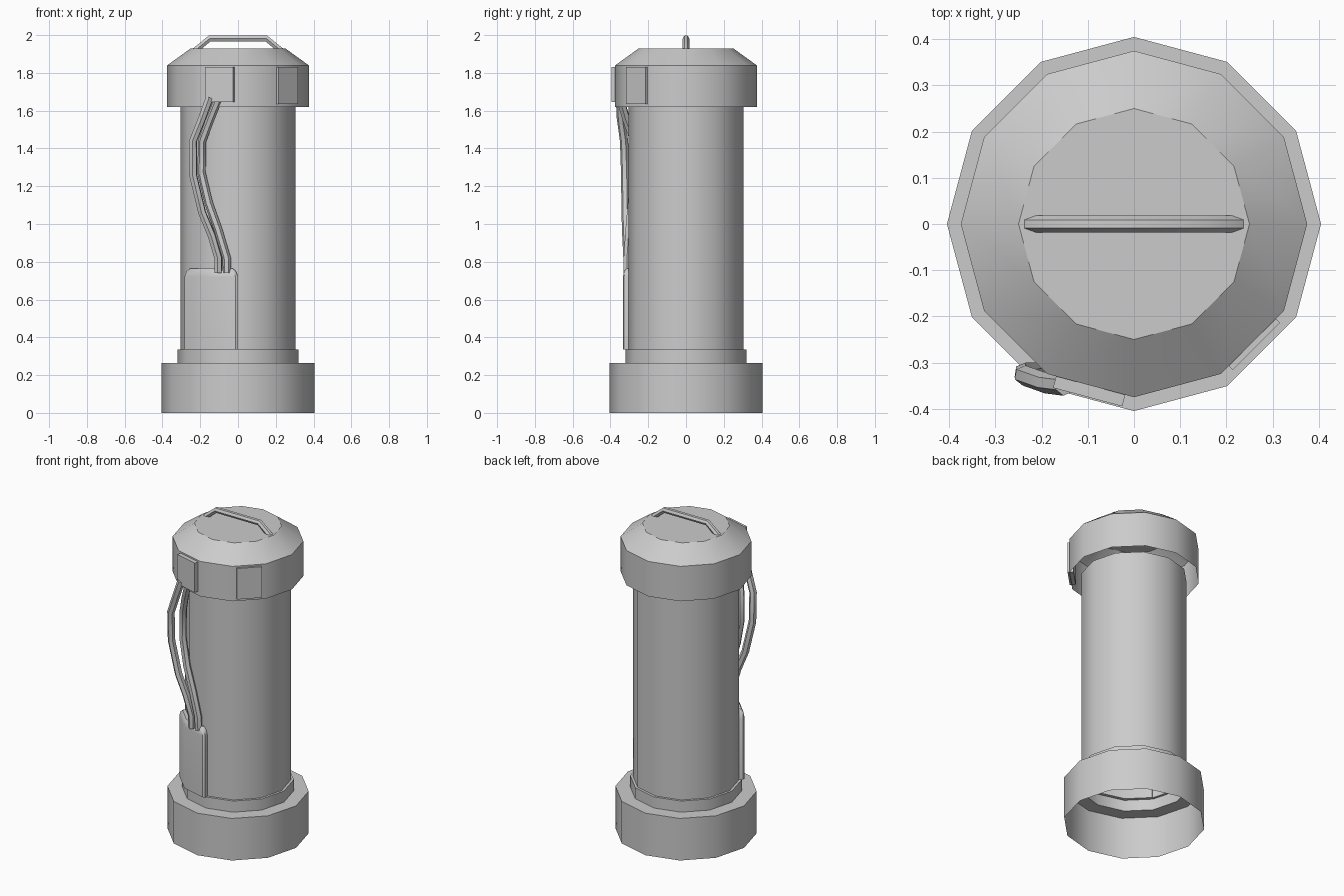
import bpy, math
from mathutils import Vector, Matrix

if "Cube" in bpy.data.objects:
    bpy.data.objects.remove(bpy.data.objects["Cube"])

SIDES = 12


def smooth(obj, angle=35):
    bpy.ops.object.select_all(action='DESELECT')
    obj.select_set(True)
    bpy.context.view_layer.objects.active = obj
    bpy.ops.object.shade_smooth_by_angle(angle=math.radians(angle))


def add_mesh(name, verts, faces, angle=35):
    mesh = bpy.data.meshes.new(name)
    mesh.from_pydata(verts, [], faces)
    mesh.update()
    obj = bpy.data.objects.new(name, mesh)
    bpy.context.collection.objects.link(obj)
    smooth(obj, angle)
    return obj


def lathe(name, profile, close_top=False):
    """Revolve (radius, z) points, listed from bottom to top."""
    verts = [(r * math.cos(math.tau * i / SIDES), r * math.sin(math.tau * i / SIDES), z)
             for r, z in profile for i in range(SIDES)]
    faces = []
    for k in range(len(profile) - 1):
        for i in range(SIDES):
            j = (i + 1) % SIDES
            a, b = k * SIDES, (k + 1) * SIDES
            faces.append((a + i, a + j, b + j, b + i))
    if close_top:
        top = (len(profile) - 1) * SIDES
        faces.append(tuple(range(top, top + SIDES)))
    return add_mesh(name, verts, faces)


def tube(name, points, radius):
    curve = bpy.data.curves.new(name, 'CURVE')
    curve.dimensions = '3D'
    curve.bevel_depth = radius
    curve.bevel_resolution = 1
    curve.use_fill_caps = True
    spline = curve.splines.new('POLY')
    spline.points.add(len(points) - 1)
    for p, co in zip(spline.points, points):
        p.co = (*co, 1)
    obj = bpy.data.objects.new(name, curve)
    bpy.context.collection.objects.link(obj)
    bpy.ops.object.select_all(action='DESELECT')
    obj.select_set(True)
    bpy.context.view_layer.objects.active = obj
    bpy.ops.object.convert(target='MESH')
    smooth(bpy.context.view_layer.objects.active, 40)


def clip(name, degrees, width, z0, z1, r0, r1):
    """Flat plate lying on one facet of the cap."""
    verts = [(r, w, z) for r in (r0, r1) for w in (-width / 2, width / 2) for z in (z0, z1)]
    rot = Matrix.Rotation(math.radians(degrees), 3, 'Z')
    faces = [(0, 1, 3, 2), (4, 6, 7, 5), (0, 4, 5, 1), (2, 3, 7, 6), (0, 2, 6, 4), (1, 5, 7, 3)]
    add_mesh(name, [rot @ Vector(v) for v in verts], faces, 10)


# Main canister: hollow foot and collar, body tube, hollow cap
lathe("foot", [(0.405, 0), (0.405, 0.265), (0.32, 0.265), (0.32, 0.335), (0.305, 0.335)])
lathe("body", [(0.305, 0.335), (0.305, 1.62)])
lathe("cap", [(0.375, 1.62), (0.375, 1.84), (0.25, 1.93)], close_top=True)

# Carry handle on the cap
tube("handle", [(-0.235, 0, 1.912), (-0.15, 0, 1.982), (0.15, 0, 1.982), (0.235, 0, 1.912)], 0.018)

# Plates on the cap facets
clip("cable_plate", 255, 0.155, 1.645, 1.83, 0.34, 0.388)
clip("side_plate", 315, 0.145, 1.635, 1.83, 0.34, 0.375)


# Pouch wrapped around two facets of the body
def on_facets(u, r, z):
    def corner(a):
        return Vector((r * math.cos(math.radians(a)), r * math.sin(math.radians(a)), z))
    return corner(240).lerp(corner(270 if u > 0 else 210), abs(u))


# each row: z, half width, inner radius, outer radius
rows = [(0.335, 1.0, 0.30, 0.338), (0.72, 1.0, 0.30, 0.338), (0.75, 0.93, 0.30, 0.334),
        (0.765, 0.82, 0.30, 0.325)]
verts, faces = [], []
for z, w, ri, ro in rows:
    loop = [(-w, ri), (-w, ro - 0.01), (-w * 0.92, ro), (0, ro), (w * 0.92, ro),
            (w, ro - 0.01), (w, ri), (0, ri)]
    verts += [on_facets(u, r, z) for u, r in loop]
for k in range(len(rows) - 1):
    for i in range(8):
        j = (i + 1) % 8
        faces.append((k * 8 + i, k * 8 + j, k * 8 + 8 + j, k * 8 + 8 + i))
top = 8 * (len(rows) - 1)
for o, flip in ((0, 1), (top, -1)):
    faces.append(tuple(o + i for i in (0, 1, 2, 3, 7))[::flip])
    faces.append(tuple(o + i for i in (3, 4, 5, 6, 7))[::flip])
add_mesh("pouch", verts, faces, 40)

# Two cables from the plate down into the pouch
tube("outer_cable", [(-0.15, -0.35, 1.67), (-0.19, -0.345, 1.56), (-0.238, -0.328, 1.44),
                     (-0.238, -0.322, 1.26), (-0.19, -0.32, 1.06), (-0.14, -0.316, 0.94),
                     (-0.105, -0.31, 0.82), (-0.105, -0.308, 0.74)], 0.022)
tube("inner_cable", [(-0.10, -0.35, 1.67), (-0.145, -0.318, 1.56), (-0.19, -0.275, 1.44),
                     (-0.193, -0.272, 1.27), (-0.155, -0.288, 1.11), (-0.105, -0.30, 0.97),
                     (-0.06, -0.31, 0.82), (-0.058, -0.31, 0.74)], 0.022)
